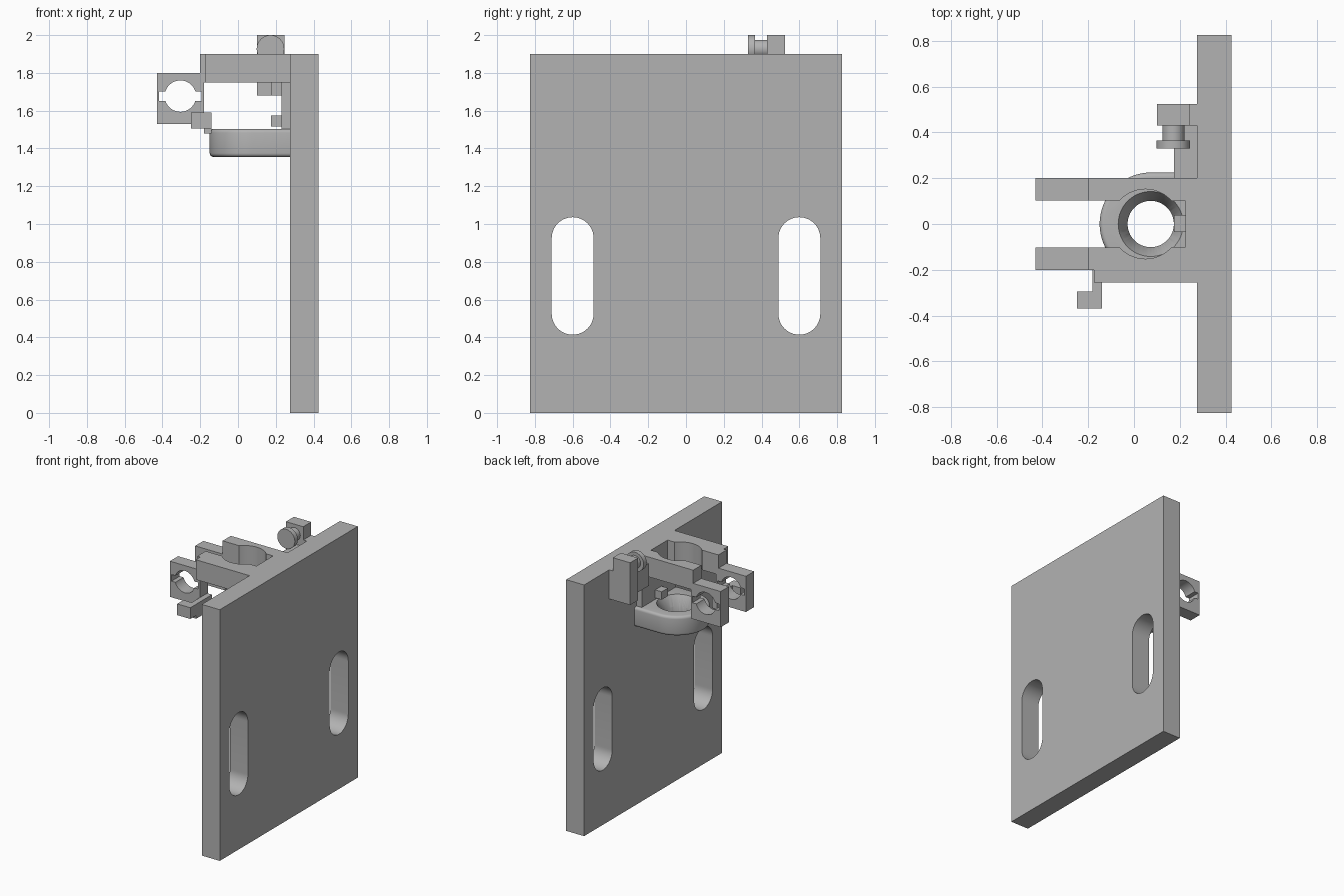
import bpy, bmesh, math
from mathutils import Matrix

cube = bpy.data.objects.get("Cube")
if cube:
    bpy.data.objects.remove(cube, do_unlink=True)

grey = bpy.data.materials.new("mid grey")
grey.use_nodes = True
COLOUR = (0.45, 0.45, 0.45, 1)
grey.diffuse_color = COLOUR
grey.node_tree.nodes["Principled BSDF"].inputs["Base Color"].default_value = COLOUR


def add(name, bm):
    bmesh.ops.recalc_face_normals(bm, faces=bm.faces[:])
    mesh = bpy.data.meshes.new(name)
    bm.to_mesh(mesh)
    bm.free()
    mesh.materials.append(grey)
    ob = bpy.data.objects.new(name, mesh)
    bpy.context.scene.collection.objects.link(ob)
    return ob


def box(name, xs, ys, zs):
    bm = bmesh.new()
    bmesh.ops.create_cube(bm, size=1)
    for v in bm.verts:
        for i, (lo, hi) in enumerate((xs, ys, zs)):
            v.co[i] = hi if v.co[i] > 0 else lo
    return add(name, bm)


def prism(name, points, z0, z1):
    bm = bmesh.new()
    face = bm.faces.new([bm.verts.new((x, y, z0)) for x, y in points])
    new = bmesh.ops.extrude_face_region(bm, geom=[face])["geom"]
    bmesh.ops.translate(bm, vec=(0, 0, z1 - z0),
                        verts=[g for g in new if isinstance(g, bmesh.types.BMVert)])
    return add(name, bm)


def cylinder(name, centre, r, depth, axis="Z", r_top=None):
    bm = bmesh.new()
    turn = {"X": Matrix.Rotation(math.pi / 2, 4, "Y"),
            "Y": Matrix.Rotation(math.pi / 2, 4, "X"), "Z": Matrix()}[axis]
    bmesh.ops.create_cone(bm, cap_ends=True, segments=64, radius1=r,
                          radius2=r if r_top is None else r_top, depth=depth,
                          matrix=Matrix.Translation(centre) @ turn)
    return add(name, bm)


def apply(ob, mod):
    bpy.context.view_layer.objects.active = ob
    bpy.ops.object.modifier_apply(modifier=mod.name)


def cut(ob, *cutters):
    for c in cutters:
        mod = ob.modifiers.new("cut", "BOOLEAN")
        mod.operation, mod.solver, mod.object = "DIFFERENCE", "EXACT", c
        apply(ob, mod)
        bpy.data.objects.remove(c, do_unlink=True)


def smooth(ob):
    bpy.ops.object.select_all(action="DESELECT")
    ob.select_set(True)
    bpy.context.view_layer.objects.active = ob
    bpy.ops.object.shade_smooth_by_angle(angle=math.radians(30))


# Mounting plate with two round-ended slots
plate = box("mounting_plate", (0.275, 0.425), (-0.825, 0.825), (0, 1.9))
for y in (-0.6, 0.6):
    bm = bmesh.new()
    outline = []
    for k in range(50):
        a = math.pi * (k % 25) / 24 + (math.pi if k >= 25 else 0)
        z = 0.925 if k < 25 else 0.525
        outline.append(bm.verts.new((0.2, y + 0.111 * math.cos(a), z + 0.111 * math.sin(a))))
    face = bm.faces.new(outline)
    new = bmesh.ops.extrude_face_region(bm, geom=[face])["geom"]
    bmesh.ops.translate(bm, vec=(0.3, 0, 0),
                        verts=[g for g in new if isinstance(g, bmesh.types.BMVert)])
    cut(plate, add("slot_cutter", bm))
smooth(plate)

# Forked upper bracket with a round seat and a square notch behind it
fork = prism("fork_bracket", [(0.28, 0.2), (-0.2, 0.2), (-0.2, -0.2), (-0.175, -0.2),
                              (-0.175, -0.255), (0.28, -0.255)], 1.75, 1.9)
cut(fork,
    box("gap_cutter", (-0.5, 0.05), (-0.102, 0.102), (1.6, 2)),
    cylinder("seat_cutter", (0.05, 0, 1.8), 0.152, 0.5),
    box("notch_cutter", (0.1, 0.224), (-0.1, 0.1), (1.6, 2)))
smooth(fork)

# Hanging lugs on the fork tips, bored with a keyed hole
for side, y0, y1 in (("front", -0.2, -0.102), ("back", 0.102, 0.2)):
    lug = box(side + "_lug", (-0.43, -0.18), (y0, y1), (1.53, 1.8))
    cut(lug,
        cylinder("bore_cutter", (-0.305, 0, 1.677), 0.083, 1, "Y"),
        box("key_cutter", (-0.417, -0.193), (-0.5, 0.5), (1.652, 1.702)))
    smooth(lug)

# Lower ring: round-nosed shelf with softened rims and a countersunk hole
nose = [(0.075 + 0.225 * math.cos(a), 0.225 * math.sin(a))
        for a in (math.pi / 2 + math.pi * k / 48 for k in range(49))]
ring = prism("lower_ring", nose + [(0.32, -0.225), (0.32, 0.225)], 1.355, 1.503)
mod = ring.modifiers.new("soft_rim", "BEVEL")
mod.width, mod.segments, mod.limit_method, mod.angle_limit = 0.02, 4, "ANGLE", math.radians(60)
apply(ring, mod)
cut(ring,
    cylinder("bore_cutter", (0.073, 0, 1.4), 0.101, 0.5),
    cylinder("countersink_cutter", (0.073, 0, 1.465), 0.1, 0.08, r_top=0.143))
smooth(ring)

# Back wall and stub between the ring and the fork
box("back_wall", (0.23, 0.28), (-0.2, 0.2), (1.49, 1.76))
box("locating_stub", (0.175, 0.24), (-0.035, 0.04), (1.515, 1.575))

# Side arm carrying the end block and the headed peg
box("side_arm", (0.175, 0.28), (0.19, 0.44), (1.68, 1.85))
box("end_block", (0.1, 0.245), (0.43, 0.525), (1.68, 2.0))
box("end_block_web", (0.24, 0.28), (0.43, 0.525), (1.68, 1.9))
smooth(cylinder("peg_neck", (0.172, 0.4, 1.927), 0.048, 0.08, "Y"))
smooth(cylinder("peg_head", (0.172, 0.347, 1.927), 0.073, 0.036, "Y"))

# Small hook below the front lug
box("hook_stem", (-0.181, -0.14), (-0.3, -0.11), (1.48, 1.59))
box("hook_block", (-0.25, -0.14), (-0.37, -0.295), (1.505, 1.59))
